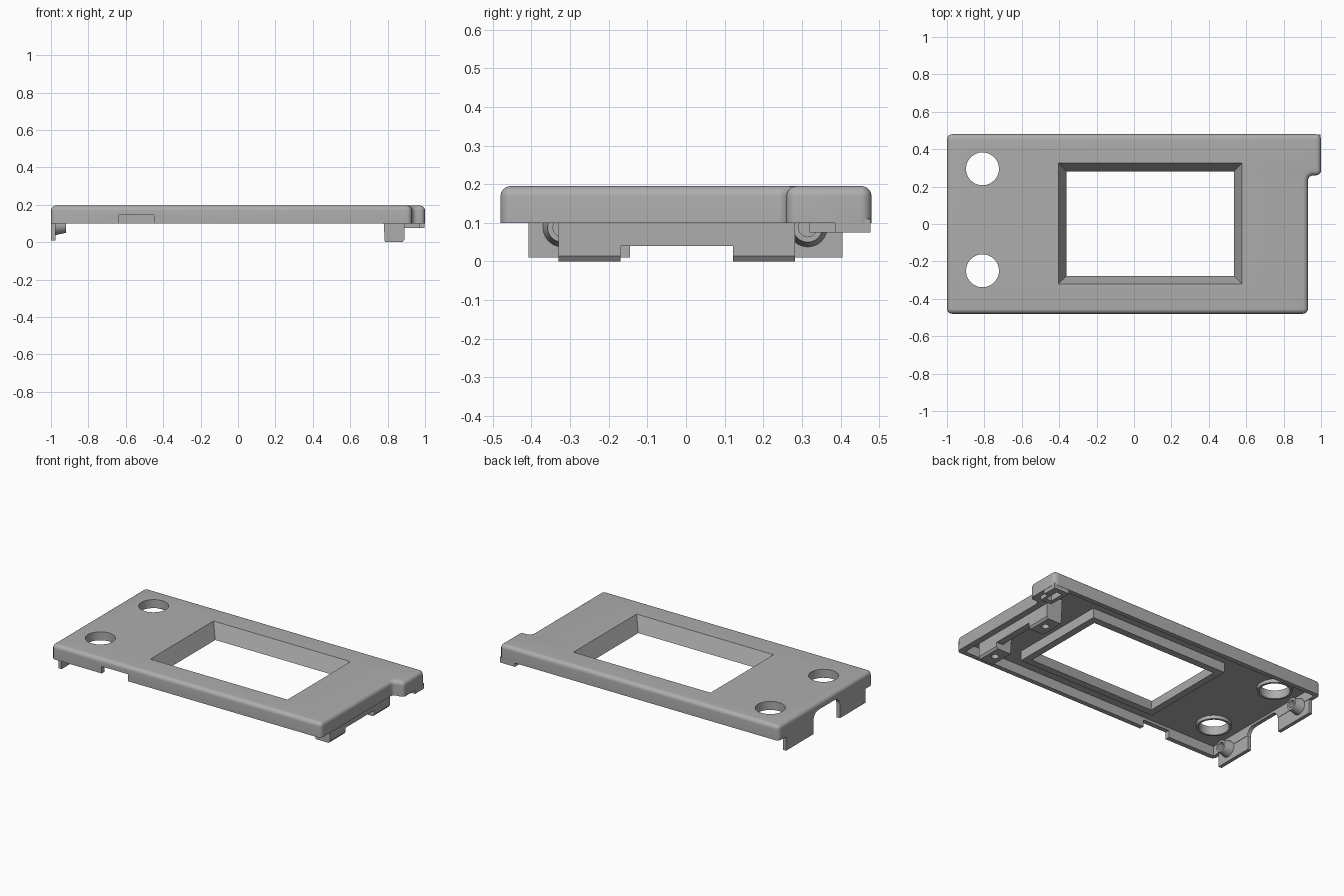
import bpy, bmesh, math

cube = bpy.data.objects.get("Cube")
if cube:
    bpy.data.objects.remove(cube, do_unlink=True)

grey = bpy.data.materials.new("plain grey")
grey.use_nodes = True
GREY = (0.42, 0.42, 0.42, 1)
grey.diffuse_color = GREY
grey.node_tree.nodes["Principled BSDF"].inputs["Base Color"].default_value = GREY


def finish(name, bm):
    bmesh.ops.recalc_face_normals(bm, faces=bm.faces)
    mesh = bpy.data.meshes.new(name)
    bm.to_mesh(mesh)
    bm.free()
    mesh.materials.append(grey)
    obj = bpy.data.objects.new(name, mesh)
    bpy.context.collection.objects.link(obj)
    return obj


def prism_mesh(pts, lo, hi, axis="Z"):
    """Extrude a 2D outline along an axis."""
    place = {"Z": lambda u, v, w: (u, v, w),
             "Y": lambda u, v, w: (u, w, v),
             "X": lambda u, v, w: (w, u, v)}[axis]
    bm = bmesh.new()
    a = [bm.verts.new(place(u, v, lo)) for u, v in pts]
    b = [bm.verts.new(place(u, v, hi)) for u, v in pts]
    bm.faces.new(a)
    bm.faces.new(b)
    for i in range(len(pts)):
        j = (i + 1) % len(pts)
        bm.faces.new((a[i], a[j], b[j], b[i]))
    bmesh.ops.recalc_face_normals(bm, faces=bm.faces)
    return bm


def prism(name, pts, lo, hi, axis="Z"):
    return finish(name, prism_mesh(pts, lo, hi, axis))


def rect(x0, x1, y0, y1):
    return [(x0, y0), (x1, y0), (x1, y1), (x0, y1)]


def circle(cx, cy, r, n=48):
    return [(cx + r * math.cos(math.tau * i / n), cy + r * math.sin(math.tau * i / n))
            for i in range(n)]


def cut(obj, *cutters):
    """Subtract cutters from an object, then remove them."""
    bpy.context.view_layer.objects.active = obj
    for c in cutters:
        mod = obj.modifiers.new("cut", "BOOLEAN")
        mod.operation = "DIFFERENCE"
        mod.solver = "EXACT"
        mod.object = c
        bpy.ops.object.modifier_apply(modifier=mod.name)
        bpy.data.objects.remove(c, do_unlink=True)


TOP, RIM, CEILING = 0.195, 0.10, 0.162


def window_cutter():
    """Tapered opening, wide at the top."""
    bm = bmesh.new()
    rings = []
    for z in (RIM - 0.02, TOP + 0.02):
        g = 0.043 * (z - RIM) / (TOP - RIM)
        rings.append([bm.verts.new((x, y, z)) for x, y in
                      rect(-0.36 - g, 0.535 + g, -0.277 - g, 0.282 + g)])
    a, b = rings
    bm.faces.new(a)
    bm.faces.new(b)
    for i in range(4):
        j = (i + 1) % 4
        bm.faces.new((a[i], a[j], b[j], b[i]))
    return finish("window_cutter", bm)


# Cover shell with rounded corners and rounded top edge
outline = [(-1, -0.48), (0.93, -0.48), (0.93, 0.26), (1, 0.26), (1, 0.48), (-1, 0.48)]
bm = prism_mesh(outline, RIM, TOP)
upright = [e for e in bm.edges if abs(e.verts[0].co.z - e.verts[1].co.z) > 0.01]
bmesh.ops.bevel(bm, geom=upright, offset=0.028, segments=6, profile=0.5, affect="EDGES")
top_loop = [e for e in bm.edges
            if all(v.co.z > TOP - 0.001 for v in e.verts)
            and any(abs(f.normal.z) < 0.5 for f in e.link_faces)]
bmesh.ops.bevel(bm, geom=top_loop, offset=0.026, segments=6, profile=0.5, affect="EDGES")
shell = finish("cover_shell", bm)

buttons = [(-0.81, 0.295), (-0.81, -0.25)]
cut(shell,
    prism("cavity", rect(-0.975, 0.89, -0.45, 0.45), 0.05, CEILING),
    window_cutter(),
    prism("front_notch", rect(-0.64, -0.45, 0.05, 0.145), -0.6, -0.44, "Y"),
    prism("tab_pocket", rect(0.915, 0.97, 0.35, 0.445), 0.05, 0.15))
for x, y in buttons:
    cut(shell, prism("button_hole", circle(x, y, 0.088), 0.05, 0.3))

# Arched cable gap in the end wall
half, crown, r = 0.135, 0.148, 0.05
arc = [(half - r + r * math.cos(t), crown - r + r * math.sin(t))
       for t in [math.pi / 2 * i / 8 for i in range(9)]]
arch = [(half, 0)] + arc + [(-u, v) for u, v in reversed(arc)] + [(-half, 0)]
cut(shell, prism("cable_gap", [(u - 0.01, v) for u, v in arch], -1.1, -0.96, "X"))

# Frame lip around the window
frame = prism("window_frame", rect(-0.405, 0.58, -0.322, 0.327), RIM, CEILING + 0.005)
cut(frame, window_cutter())

# Collars under the round holes
for i, (x, y) in enumerate(buttons):
    collar = prism(f"button_collar_{i}", circle(x, y, 0.102), 0.14, CEILING + 0.005)
    cut(collar, prism("collar_hole", circle(x, y, 0.088), 0.05, 0.3))

# End plates with tapered hollow knobs
for side, y0, y1, ky in (("left", 0.125, 0.405, 0.315), ("right", -0.408, -0.145, -0.32)):
    prism(f"end_plate_{side}", rect(y0, y1, 0.01, RIM), -1, -0.977, "X")
    bm = bmesh.new()
    rings = []
    for x, rad in ((-0.985, 0.052), (-0.92, 0.038), (-0.92, 0.024), (-0.96, 0.024)):
        rings.append([bm.verts.new((x, u, v)) for u, v in circle(ky, 0.088, rad, 32)])
    for a, b in zip(rings, rings[1:]):
        for i in range(32):
            j = (i + 1) % 32
            bm.faces.new((a[i], a[j], b[j], b[i]))
    bm.faces.new(rings[0])
    bm.faces.new(rings[-1])
    finish(f"knob_{side}", bm)

# Screw feet joined by a cross wall
foot = [(0.785, 0), (0.88, 0), (0.89, 0.014), (0.89, 0.17), (0.775, 0.17)]
for side, y0, y1 in (("right", -0.33, -0.17), ("left", 0.122, 0.282)):
    post = prism(f"screw_foot_{side}", foot, y0, y1, "Y")
    cut(post, prism("screw_hole", circle(0.835, (y0 + y1) / 2, 0.022, 24), -0.05, 0.08))
prism("cross_wall", rect(-0.17, 0.125, 0.04, 0.17), 0.845, 0.89, "X")

# Small hollow block under the corner tab
block = prism("tab_block", [(0.89, 0.32), (0.97, 0.32), (0.97, 0.385), (0.998, 0.385),
                            (0.998, 0.478), (0.89, 0.478)], 0.075, RIM + 0.01)
cut(block, prism("block_pocket", rect(0.915, 0.97 - 0.015, 0.35, 0.445), 0.05, 0.2))

# Smooth shading with crisp edges
bpy.ops.object.select_all(action="DESELECT")
for obj in bpy.context.collection.objects:
    if obj.type == "MESH" and grey.name in obj.data.materials:
        obj.select_set(True)
        bpy.context.view_layer.objects.active = obj
bpy.ops.object.shade_smooth_by_angle(angle=math.radians(30))
